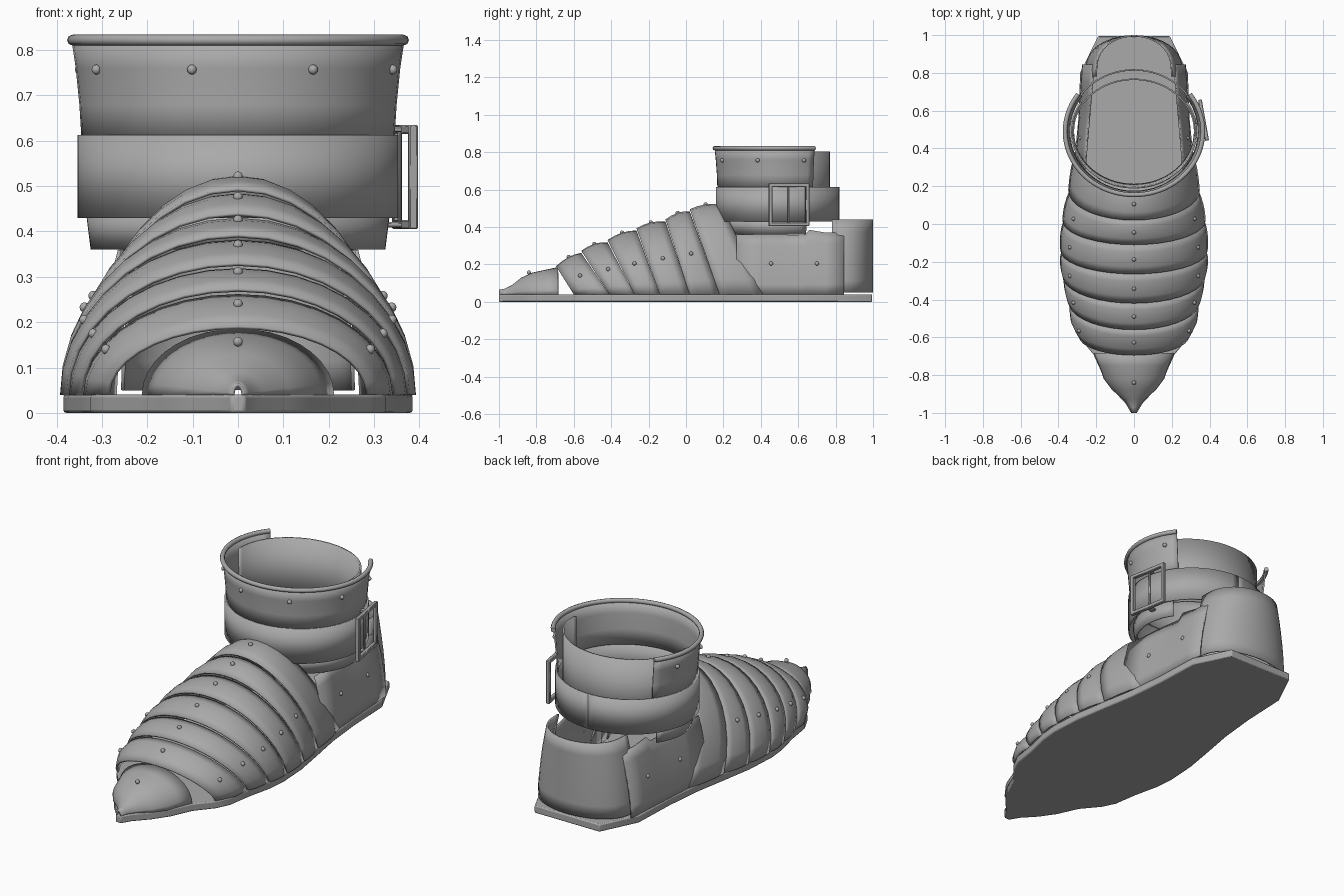
import bpy, bmesh, math
from mathutils import Vector

if "Cube" in bpy.data.objects:
    bpy.data.objects.remove(bpy.data.objects["Cube"])

steel = bpy.data.materials.new("grey_steel")
steel.diffuse_color = (0.4, 0.4, 0.4, 1)
steel.use_nodes = True
steel.node_tree.nodes["Principled BSDF"].inputs["Base Color"].default_value = steel.diffuse_color
BASE = 0.04   # top of the sole
CY = 0.49     # ankle axis


def finish(bm, name, angle=35):
    me = bpy.data.meshes.new(name)
    bm.to_mesh(me)
    bm.free()
    ob = bpy.data.objects.new(name, me)
    bpy.context.collection.objects.link(ob)
    me.materials.append(steel)
    bpy.ops.object.select_all(action='DESELECT')
    ob.select_set(True)
    bpy.context.view_layer.objects.active = ob
    bpy.ops.object.shade_smooth_by_angle(angle=math.radians(angle))
    return ob


def shell(name, rows, ref, thick=0.008):
    """Thin plate lofted through rows of points, facing away from ref."""
    bm = bmesh.new()
    vs = [[bm.verts.new(p) for p in r] for r in rows]
    for a, b in zip(vs, vs[1:]):
        for i in range(len(a) - 1):
            bm.faces.new((a[i], a[i + 1], b[i + 1], b[i]))
    bm.normal_update()
    ref = Vector(ref)
    if sum(f.normal.dot(f.calc_center_median() - ref) for f in bm.faces) < 0:
        bmesh.ops.reverse_faces(bm, faces=bm.faces[:])
    ob = finish(bm, name)
    mod = ob.modifiers.new("thickness", 'SOLIDIFY')
    mod.thickness, mod.offset = thick, -1
    return ob


def lerp(table, v):
    for (a, p), (b, q) in zip(table, table[1:]):
        if v <= b:
            return p + (q - p) * max(0, (v - a) / (b - a))
    return table[-1][1]


def arch(w, h, ytop, ybot, n=18):
    out = []
    for i in range(n + 1):
        t = math.pi * i / n
        s = math.sin(t)
        out.append((w * math.cos(t), ybot + (ytop - ybot) * s, BASE + h * s))
    return out


def ring(rx, ry, z, a0, a1, n=40):
    """Arc about the ankle, angles in degrees measured from the front."""
    angs = [math.radians(a0 + (a1 - a0) * i / n) for i in range(n + 1)]
    return [(rx * math.sin(a), CY - ry * math.cos(a), z) for a in angs]


def rivet(p, name="rivet", r=0.011):
    bm = bmesh.new()
    bmesh.ops.create_uvsphere(bm, u_segments=10, v_segments=6, radius=r)
    bmesh.ops.translate(bm, verts=bm.verts[:], vec=p)
    finish(bm, name)


# sole
half = [(0.015, -1), (0.045, -0.95), (0.11, -0.88), (0.165, -0.8), (0.215, -0.69),
        (0.29, -0.6), (0.325, -0.53), (0.345, -0.4), (0.375, -0.27), (0.385, -0.17),
        (0.375, 0), (0.345, 0.18), (0.315, 0.35), (0.295, 0.55), (0.285, 0.8), (0.19, 0.995)]
bm = bmesh.new()
f = bm.faces.new([bm.verts.new((x, y, 0)) for x, y in half] +
                 [bm.verts.new((-x, y, 0)) for x, y in reversed(half)])
up = bmesh.ops.extrude_face_region(bm, geom=[f])
bmesh.ops.translate(bm, verts=[v for v in up['geom'] if isinstance(v, bmesh.types.BMVert)],
                    vec=(0, 0, BASE))
bmesh.ops.recalc_face_normals(bm, faces=bm.faces[:])
sole = finish(bm, "sole")
bev = sole.modifiers.new("soft_edge", 'BEVEL')
bev.width, bev.segments, bev.limit_method = 0.006, 2, 'ANGLE'

# toe cap
toe = [(-1, 0.015, 0.025), (-0.97, 0.025, 0.03), (-0.93, 0.055, 0.05), (-0.88, 0.115, 0.09),
       (-0.82, 0.16, 0.117), (-0.75, 0.185, 0.132), (-0.685, 0.212, 0.146)]
shell("toe_cap", [arch(w, h, y, y) for y, w, h in toe], (0, -0.8, 0))
rivet((0, -0.84, 0.157), "toe_rivet")

# overlapping foot lames: edges as (y at crest, y at base, crest height)
width = [(-0.6, 0.285), (-0.5, 0.33), (-0.41, 0.345), (-0.28, 0.375), (-0.17, 0.388),
         (0, 0.38), (0.18, 0.345), (0.42, 0.305)]
edges = [(-0.695, -0.6, 0.145), (-0.56, -0.41, 0.228), (-0.42, -0.275, 0.285),
         (-0.265, -0.14, 0.348), (-0.11, 0.02, 0.395), (0.02, 0.18, 0.45),
         (0.19, 0.42, 0.485)]
for i, (a, b) in enumerate(zip(edges, edges[1:])):
    rows = []
    for t in (0, 0.25, 0.5, 0.75, 1.0):
        yt, yb, h = (p + (q - p) * t for p, q in zip(a, b))
        bulge = 0.014 * math.sin(math.pi * t) + 0.006 * (1 - 2 * t)
        rows.append(arch(lerp(width, yb) + bulge * 0.6, h + bulge, yt, yb))
    shell(f"foot_lame_{i + 1}", rows, (0, (a[0] + b[1]) / 2, 0))
    mid = rows[2]
    rivet(mid[len(mid) // 2], "crest_rivet")
    if i < 5:
        for j in (3, -4):
            rivet(mid[j], "side_rivet")


# heel quarters, leaning inwards
def quarter_x(y, t):
    low = lerp([(0.27, 0.315), (0.45, 0.3), (0.85, 0.275)], y)
    top = lerp([(0.27, 0.265), (0.45, 0.25), (0.85, 0.215)], y)
    return low + (top - low) * t ** 1.7


for s in (-1, 1):
    rows = []
    for y, top in ((0.27, 0.36), (0.4, 0.36), (0.52, 0.36), (0.63, 0.355),
                   (0.66, 0.385), (0.75, 0.37), (0.845, 0.37)):
        rows.append([(s * quarter_x(y, k / 6), y, BASE + (top - BASE) * k / 6) for k in range(7)])
    shell("heel_quarter", rows, (0, 0.55, 0.2))
    for y in (0.455, 0.7):
        rivet((s * quarter_x(y, 0.52), y, 0.205), "quarter_rivet")

# heel cup
rows = []
for k in range(7):
    t = k / 6
    rx = 0.258 - 0.055 * t ** 1.8
    row = [(rx, 0.78, 0.05 + 0.39 * t)]
    for i in range(21):
        a = math.pi * i / 20
        row.append((rx * math.cos(a), 0.81 + 0.19 * math.sin(a) ** 0.85 if 0 < i < 20 else 0.81,
                    0.05 + 0.39 * t))
    row.append((-rx, 0.78, 0.05 + 0.39 * t))
    rows.append(row)
shell("heel_cup", rows, (0, 0.8, 0.25))

# ankle collar, strap band and cuff plates
axis = (0, CY, 0.6)
shell("ankle_collar", [ring(0.325, 0.285, 0.36, -122, 122), ring(0.335, 0.3, 0.44, -122, 122)], axis)
shell("ankle_band", [ring(0.354, 0.33, 0.43, -180, 180, 64), ring(0.354, 0.33, 0.613, -180, 180, 64)],
      axis)
shell("back_cuff", [ring(0.325, 0.28, 0.44, 85, 275), ring(0.325, 0.28, 0.805, 85, 275)], axis)
cuff = [(0.345, 0.322, 0.6), (0.35, 0.325, 0.68), (0.358, 0.331, 0.76), (0.367, 0.337, 0.82)]
shell("front_cuff", [ring(rx, ry, z, -126, 126) for rx, ry, z in cuff], axis)

# rolled rim
cu = bpy.data.curves.new("cuff_rim", 'CURVE')
cu.dimensions, cu.bevel_depth, cu.bevel_resolution = '3D', 0.012, 2
cu.use_fill_caps = True
pts = ring(0.365, 0.336, 0.822, -126, 126, 48)
sp = cu.splines.new('POLY')
sp.points.add(len(pts) - 1)
for p, co in zip(sp.points, pts):
    p.co = (*co, 1)
cu.materials.append(steel)
bpy.context.collection.objects.link(bpy.data.objects.new("cuff_rim", cu))

# cuff rivets
for k in range(6):
    a = math.radians(-104 + 43.8 * k)
    rivet((0.36 * math.sin(a), CY - 0.333 * math.cos(a), 0.757), "cuff_rivet")

# buckle: frame, prong and lugs on the right side
bm = bmesh.new()
bars = [((0, -0.1, 0), (0.02, 0.02, 0.23)), ((0, 0.1, 0), (0.02, 0.02, 0.23)),
        ((0, 0, 0.105), (0.02, 0.22, 0.02)), ((0, 0, -0.105), (0.02, 0.22, 0.02)),
        ((-0.012, 0, 0), (0.008, 0.012, 0.2)),
        ((-0.025, 0, 0.105), (0.04, 0.03, 0.012)), ((-0.025, 0, -0.105), (0.04, 0.03, 0.012))]
for loc, size in bars:
    g = bmesh.ops.create_cube(bm, size=1)['verts']
    bmesh.ops.scale(bm, verts=g, vec=size)
    bmesh.ops.translate(bm, verts=g, vec=loc)
buckle = finish(bm, "buckle")
buckle.location = (0.368, 0.55, 0.52)
buckle.rotation_euler.z = math.radians(10)
bev = buckle.modifiers.new("soft_edge", 'BEVEL')
bev.width, bev.segments = 0.003, 1
